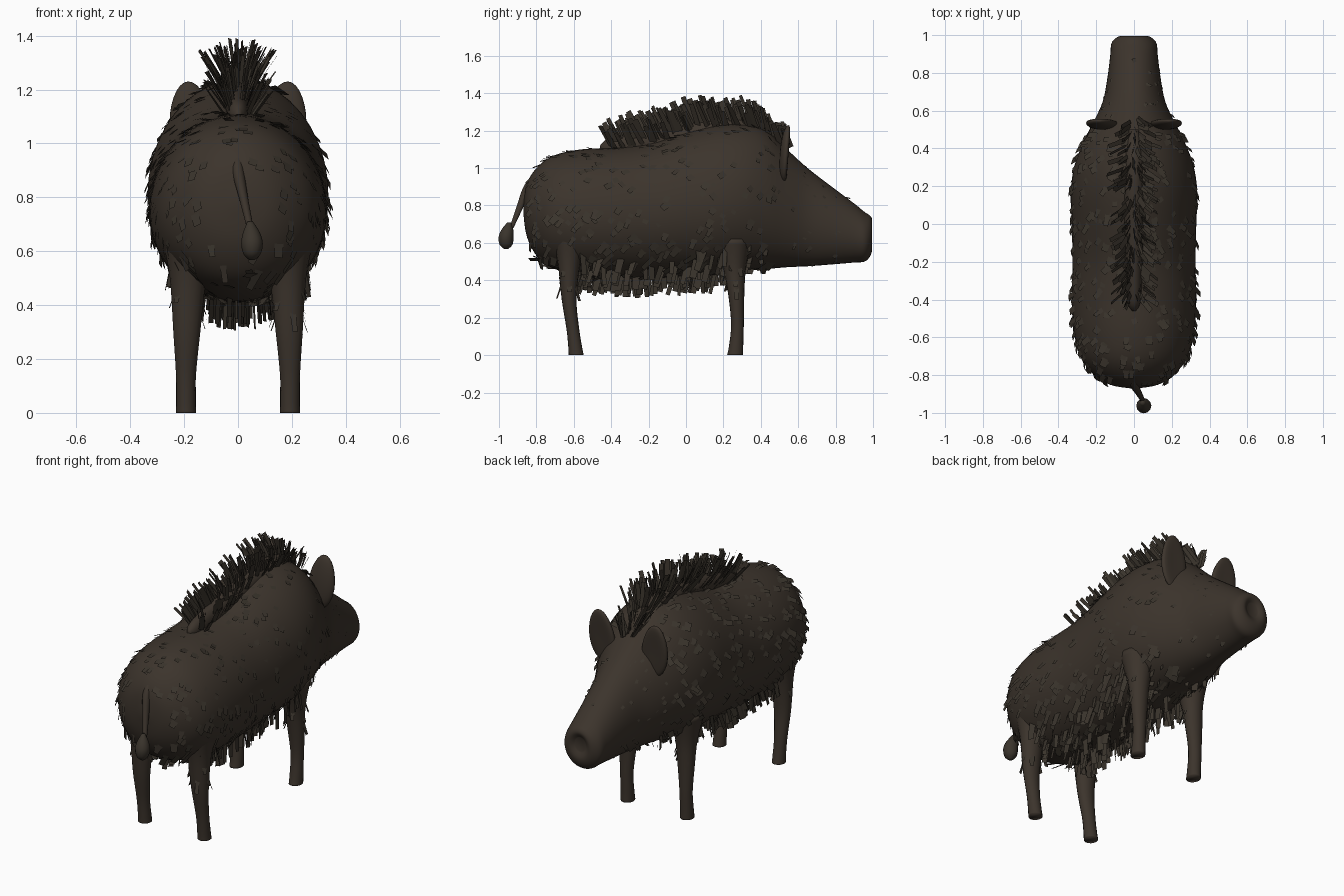
import bpy, bmesh, math, random
from mathutils import Vector

random.seed(7)
U = random.uniform
if "Cube" in bpy.data.objects:
    bpy.data.objects.remove(bpy.data.objects["Cube"], do_unlink=True)


def material(name, rgb):
    m = bpy.data.materials.new(name)
    m.use_nodes = True
    m.diffuse_color = (*rgb, 1)
    bsdf = m.node_tree.nodes["Principled BSDF"]
    bsdf.inputs["Base Color"].default_value = (*rgb, 1)
    bsdf.inputs["Roughness"].default_value = 0.9
    return m


HIDE = material("dark brown hide", (0.045, 0.034, 0.025))
BRISTLE = material("dark grey brown bristle", (0.042, 0.034, 0.025))


def finish(name, bm, mat, smooth=True):
    mesh = bpy.data.meshes.new(name)
    bm.to_mesh(mesh)
    bm.free()
    mesh.materials.append(mat)
    for p in mesh.polygons:
        p.use_smooth = smooth
    ob = bpy.data.objects.new(name, mesh)
    bpy.context.collection.objects.link(ob)
    return ob


def loft(name, rings, mat):
    """Skin a list of point rings and close both ends."""
    bm = bmesh.new()
    loops = [[bm.verts.new(p) for p in ring] for ring in rings]
    n = len(loops[0])
    for a, b in zip(loops, loops[1:]):
        for i in range(n):
            bm.faces.new((a[i], a[(i + 1) % n], b[(i + 1) % n], b[i]))
    bm.faces.new(loops[0])
    bm.faces.new(loops[-1])
    bmesh.ops.recalc_face_normals(bm, faces=bm.faces)
    return finish(name, bm, mat)


def spline(rows, t):
    """Catmull-Rom value of a table of rows at position t."""
    i = min(int(t), len(rows) - 2)
    u = t - i
    pick = lambda k: rows[max(0, min(len(rows) - 1, k))]
    return [b + 0.5 * u * (c - a + u * (2 * a - 5 * b + 4 * c - d + u * (3 * (b - c) + d - a)))
            for a, b, c, d in zip(pick(i - 1), pick(i), pick(i + 1), pick(i + 2))]


# Body stations: y, underside, top, half width
BODY = [(-.87, .76, .8, .02), (-.85, .63, .92, .13), (-.79, .52, 1.01, .22),
        (-.7, .46, 1.07, .285), (-.56, .42, 1.1, .32), (-.38, .41, 1.11, .33),
        (-.2, .41, 1.13, .325), (0, .42, 1.19, .33), (.17, .43, 1.23, .335),
        (.31, .45, 1.235, .315), (.43, .46, 1.2, .27), (.54, .47, 1.1, .215),
        (.65, .475, 1.0, .165), (.78, .485, .9, .14), (.9, .495, .81, .125),
        (.955, .5, .765, .12), (.985, .53, .745, .095), (.995, .57, .72, .065),
        (.98, .61, .69, .035)]


def skin(t, a):
    y, low, top, w = spline(BODY, t)
    c = low + 0.48 * (top - low)
    s = math.sin(a)
    return Vector((w * math.cos(a), y, c + s * (top - c if s > 0 else c - low)))


def skin_normal(t, a):
    n = (skin(t + .05, a) - skin(t - .05, a)).cross(skin(t, a + .05) - skin(t, a - .05))
    n.normalize()
    mid = skin(t, 0) * 0.5 + skin(t, math.pi) * 0.5
    return n if n.dot(skin(t, a) - mid) > 0 else -n


def station(y):
    """Table position whose station lies at y (up to the snout)."""
    for i in range(15):
        if BODY[i][0] <= y <= BODY[i + 1][0]:
            return i + (y - BODY[i][0]) / (BODY[i + 1][0] - BODY[i][0])
    return 0.1


loft("body", [[skin(k / 4, j * math.tau / 40) for j in range(40)]
              for k in range(4 * (len(BODY) - 1) + 1)], HIDE)


def tube(name, sections, mat, sides=16):
    """Loft smooth horizontal ellipses: x, y, z, x radius, y radius."""
    rings = []
    for k in range(4 * (len(sections) - 1) + 1):
        x, y, z, rx, ry = spline(sections, k / 4)
        rings.append([(x + rx * math.cos(j * math.tau / sides),
                       y + ry * math.sin(j * math.tau / sides), z) for j in range(sides)])
    return loft(name, rings, mat)


# Legs and ears, one per side
for side, s in (("left", 1), ("right", -1)):
    tube(side + "_hind_leg", [(.18 * s, -.62, .64, .1, .1), (.185 * s, -.625, .5, .068, .062),
                              (.19 * s, -.625, .3, .05, .04), (.193 * s, -.605, .14, .037, .034),
                              (.193 * s, -.592, .04, .036, .037), (.193 * s, -.587, 0, .037, .04)], HIDE)
    tube(side + "_front_leg", [(.18 * s, .25, .62, .1, .1), (.185 * s, .26, .46, .062, .06),
                               (.19 * s, .27, .3, .048, .041), (.193 * s, .275, .16, .037, .034),
                               (.193 * s, .268, .05, .037, .038), (.193 * s, .263, 0, .037, .043)], HIDE)

    # Ear: flattened leaf with a hollow front
    bm = bmesh.new()
    bmesh.ops.create_uvsphere(bm, u_segments=20, v_segments=14, radius=1)
    for v in bm.verts:
        x, y, z = v.co
        hollow = 0.022 * max(0, 1 - x * x - z * z) if y > 0 else 0
        width = .082 * (1 - .12 * z)
        v.co = (s * (.172 + x * width + .012 * z), .535 + y * .034 - hollow + .012 * z,
                1.075 + z * .155)
    if s < 0:
        bmesh.ops.reverse_faces(bm, faces=bm.faces)
    finish(side + "_ear", bm, HIDE)

# Tail and its tuft
tube("tail", [(0, -.8, .97, .012, .02), (.0, -.845, .9, .022, .025), (.02, -.885, .8, .017, .02),
              (.042, -.925, .7, .013, .013), (.048, -.945, .66, .012, .012)], HIDE, 10)
tube("tail_tuft", [(.045, -.945, .71, .01, .01), (.05, -.955, .67, .031, .032),
                   (.052, -.962, .63, .04, .04), (.052, -.962, .59, .032, .034),
                   (.052, -.962, .567, .01, .01)], BRISTLE, 12)

# Low ridge along the spine that carries the mane
RIDGE = [(-.46, 1.09, 1.12, .01), (-.41, 1.06, 1.16, .035), (-.25, 1.06, 1.195, .045),
         (0, 1.08, 1.24, .055), (.2, 1.1, 1.265, .06), (.38, 1.08, 1.25, .055), (.5, 1.06, 1.16, .03)]
ridge_rings = []
for k in range(4 * (len(RIDGE) - 1) + 1):
    y, low, top, w = spline(RIDGE, k / 4)
    c, h = (low + top) / 2, (top - low) / 2
    ridge_rings.append([(w * math.cos(j * math.tau / 12), y, c + h * math.sin(j * math.tau / 12))
                        for j in range(12)])
loft("mane_ridge", ridge_rings, HIDE)


def strand(bm, base, direction, across, length, width):
    """One flat bristle clump."""
    d = direction.normalized()
    w = across - d * across.dot(d)
    w = w.normalized() * width / 2
    tip = base + d * length
    bm.faces.new([bm.verts.new(p) for p in (base - w, base + w, tip + w * .85, tip - w * .85)])


# Short bristles lying along the coat, swept back and down
bm = bmesh.new()
for _ in range(620):
    t = station(U(-.84, .5) if random.random() < .9 else U(.5, .85))
    a = U(-1.45, math.pi + 1.45)
    p, n = skin(t, a), skin_normal(t, a)
    low = p.z < .62
    sweep = Vector((U(-.25, .25), -.6 + U(-.3, .3), -.75 + U(-.2, .2)))
    sweep = (sweep - n * sweep.dot(n)).normalized()
    size = .6 if p.y > .5 else 1
    strand(bm, p - n * .006, sweep + n * U(.12, .38), n.cross(sweep),
           size * (U(.06, .1) if low else U(.045, .075)), size * U(.025, .042))
finish("coat_bristles", bm, BRISTLE, False)

# Longer fringe hanging under the belly
bm = bmesh.new()
for _ in range(210):
    y = U(-.6, .25) if random.random() < .9 else U(.25, .48)
    t, a = station(y), -math.pi / 2 + U(-.85, .85)
    p = skin(t, a)
    turn = U(-.7, .7)
    reach = U(.07, .125) if y < .25 else U(.04, .06)
    strand(bm, p + Vector((0, 0, .02)), Vector((p.x * .8, U(-.35, .15), -1)),
           Vector((math.sin(turn), math.cos(turn), 0)), reach, U(.022, .042))
finish("belly_fringe", bm, BRISTLE, False)

# Tufts behind the tops of the legs
bm = bmesh.new()
for s in (-1, 1):
    for y0 in (-.625, .265):
        for _ in range(7):
            a = U(0, math.tau)
            out = Vector((math.cos(a), math.sin(a), 0))
            strand(bm, Vector((.187 * s, y0, U(.36, .5))) + out * .045, out * .35 + Vector((0, 0, -1)),
                   Vector((-out.y, out.x, 0)), U(.05, .085), U(.02, .03))
finish("leg_tufts", bm, BRISTLE, False)

# Upright mane fanning out from the ridge
bm = bmesh.new()
for i in range(210):
    y = -.43 + .94 * i / 209
    _, _, top, w = spline(RIDGE, max(0, min(5.99, (y + .46) / .96 * 6)))
    fan = U(-.75, .75)
    lean = .55 - .3 * (y + .43) + U(-.12, .12)
    turn = U(-.6, .6)
    base = Vector((fan * .05, y + .05, min(top, 1.25) - .035 - abs(fan) * .03))
    long = U(.13, .2) if y < .4 else U(.09, .15)
    strand(bm, base, Vector((fan, -lean, 1)), Vector((math.sin(turn), math.cos(turn), 0)),
           long, U(.016, .034))
finish("mane", bm, BRISTLE, False)
